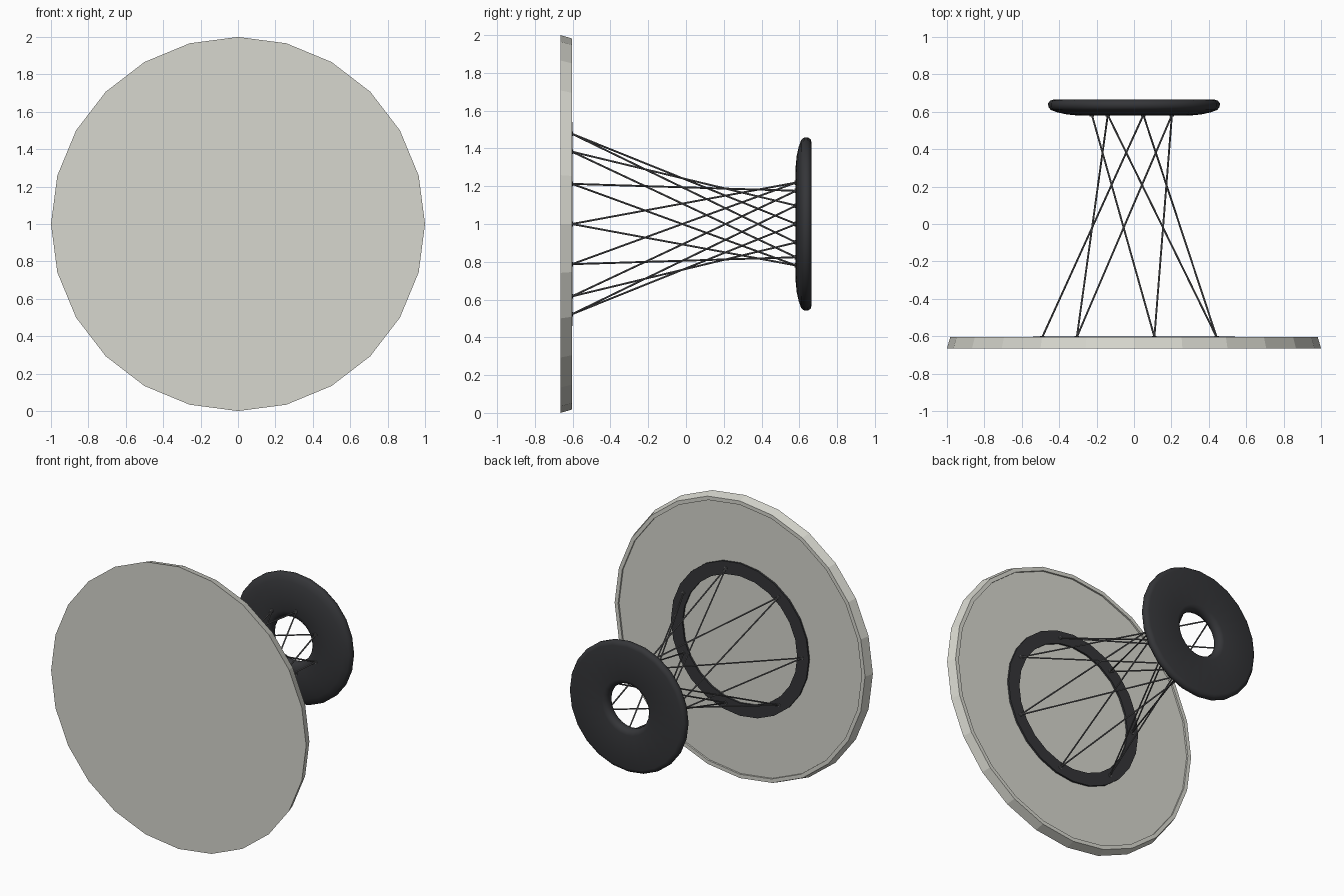
import bpy, math
from mathutils import Vector

if "Cube" in bpy.data.objects:
    bpy.data.objects.remove(bpy.data.objects["Cube"])


def material(name, color):
    m = bpy.data.materials.new(name)
    m.diffuse_color = (*color, 1)
    m.use_nodes = True
    m.node_tree.nodes["Principled BSDF"].inputs["Base Color"].default_value = m.diffuse_color
    return m


PALE = material("pale_top", (0.68, 0.68, 0.62))
DARK = material("dark_rubber", (0.035, 0.036, 0.04))
STEEL = material("grey_steel", (0.12, 0.12, 0.125))
N = 24


def lathe(name, profile, mat, closed=False, smooth=False):
    """Spin (radius, y) points about the y axis at z = 1; radius 0 makes a pole."""
    verts, rings, faces = [], [], []
    for r, y in profile:
        n = 1 if r == 0 else N
        rings.append([len(verts) + i % n for i in range(N)])
        for i in range(n):
            a = 2 * math.pi * i / N
            verts.append((r * math.cos(a), y, 1 + r * math.sin(a)))
    pairs = list(zip(rings, rings[1:]))
    if closed:
        pairs.append((rings[-1], rings[0]))
    for p, q in pairs:
        for i in range(N):
            j = (i + 1) % N
            faces.append(list(dict.fromkeys((p[i], p[j], q[j], q[i]))))
    me = bpy.data.meshes.new(name)
    me.from_pydata(verts, [], faces)
    me.materials.append(mat)
    ob = bpy.data.objects.new(name, me)
    bpy.context.collection.objects.link(ob)
    if smooth:
        me.shade_smooth()
    return ob


def rod(name, a, b, radius, mat, sides=8):
    d = b - a
    bpy.ops.mesh.primitive_cylinder_add(vertices=sides, radius=radius, depth=d.length,
                                        location=(a + b) / 2)
    ob = bpy.context.object
    ob.name = name
    ob.rotation_euler = d.to_track_quat('Z', 'Y').to_euler()
    ob.data.materials.append(mat)
    bpy.ops.object.shade_smooth_by_angle()


# round table top, with a thin raised lip on its inner side
lathe("table_top", [(0, -0.615), (0.955, -0.615), (0.955, -0.603),
                    (0.982, -0.603), (1.0, -0.665), (0, -0.665)], PALE)

# mounting ring set into the recess
lathe("mounting_ring", [(0.45, -0.618), (0.45, -0.602), (0.54, -0.602), (0.54, -0.618)],
      DARK, closed=True)

# rounded base with a centre hole
lathe("base_ring", [(0.43, 0.665), (0.448, 0.66), (0.459, 0.645), (0.458, 0.625),
                    (0.445, 0.61), (0.41, 0.597), (0.36, 0.586), (0.30, 0.58),
                    (0.205, 0.58), (0.178, 0.588), (0.162, 0.604), (0.157, 0.625),
                    (0.162, 0.645), (0.176, 0.66), (0.195, 0.665)],
      DARK, closed=True, smooth=True)


# seven anchor points per ring, each joined to the points two steps either way
def anchor(k, r, y):
    a = math.pi - 2 * math.pi * k / 7
    return Vector((r * math.cos(a), y, 1 + r * math.sin(a)))


for k in range(7):
    p, q = anchor(k, 0.49, -0.604), anchor(k, 0.225, 0.583)
    for s in (2, -2):
        rod("cross_rod", p, anchor(k + s, 0.225, 0.583), 0.005, STEEL)
    rod("top_eyelet", p, p + Vector((0, 0.006, 0)), 0.012, STEEL)
    rod("base_eyelet", q, q - Vector((0, 0.008, 0)), 0.012, STEEL)

# outward-facing normals
import bmesh
for ob in bpy.data.objects:
    bm = bmesh.new()
    bm.from_mesh(ob.data)
    bmesh.ops.recalc_face_normals(bm, faces=bm.faces)
    bm.to_mesh(ob.data)
    bm.free()
